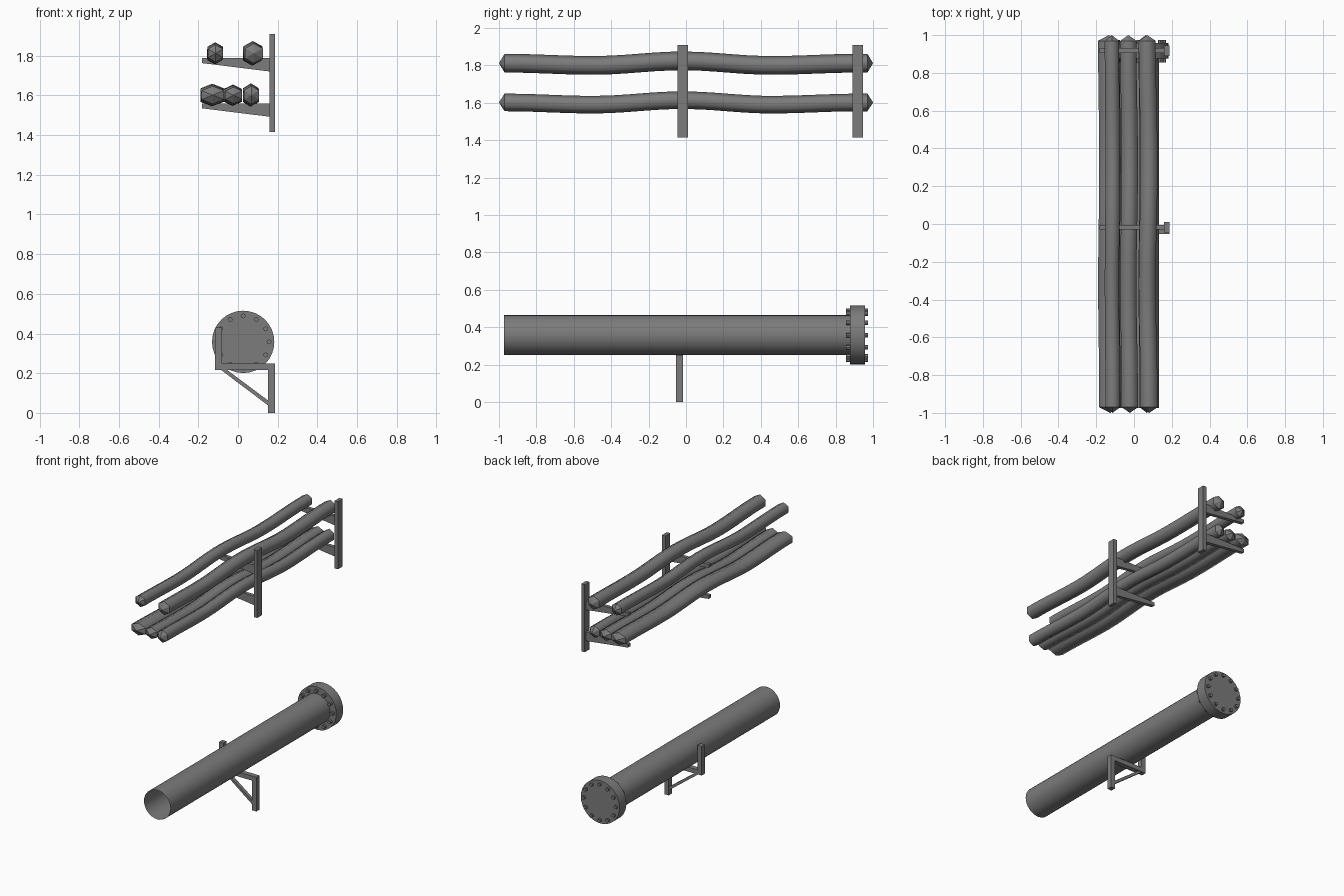
import bpy, bmesh
from math import cos, sin, pi, radians
from mathutils import Matrix, Vector

cube = bpy.data.objects.get("Cube")
if cube:
    bpy.data.objects.remove(cube)

GREY = (0.2, 0.2, 0.2, 1)
steel = bpy.data.materials.new("dark_grey")
steel.use_nodes = True
steel.diffuse_color = GREY
steel.node_tree.nodes["Principled BSDF"].inputs["Base Color"].default_value = GREY


def finish(name, bm):
    bmesh.ops.recalc_face_normals(bm, faces=bm.faces)
    mesh = bpy.data.meshes.new(name)
    bm.to_mesh(mesh)
    bm.free()
    mesh.materials.append(steel)
    obj = bpy.data.objects.new(name, mesh)
    bpy.context.scene.collection.objects.link(obj)
    return obj


def prism(name, outline, y0, y1):
    """Extrude an (x, z) outline along y."""
    bm = bmesh.new()
    face = bm.faces.new([bm.verts.new((x, y0, z)) for x, z in outline])
    new = bmesh.ops.extrude_face_region(bm, geom=[face])["geom"]
    bmesh.ops.translate(bm, vec=(0, y1 - y0, 0),
                        verts=[v for v in new if isinstance(v, bmesh.types.BMVert)])
    return finish(name, bm)


def bar(name, x0, x1, y0, y1, z0, z1):
    return prism(name, [(x0, z0), (x1, z0), (x1, z1), (x0, z1)], y0, y1)


def cylinder(bm, x, z, radius, y0, y1, sides, caps=True):
    place = Matrix.Translation((x, (y0 + y1) / 2, z)) @ Matrix.Rotation(radians(90), 4, "X")
    bmesh.ops.create_cone(bm, cap_ends=caps, segments=sides, radius1=radius,
                          radius2=radius, depth=y1 - y0, matrix=place)


def smooth_sides(obj, is_side):
    for p in obj.data.polygons:
        p.use_smooth = is_side(p.normal)


def cable(name, x, z, half_width, half_height, wander):
    """Six-sided cable, sagging between the two racks, with pointed ends."""
    bm = bmesh.new()
    rings, steps = [], 24
    for i in range(steps + 1):
        y = -0.97 + 1.94 * i / steps
        lift = 0.5 + 0.5 * cos(2 * pi * (y + 0.02) / 0.95)
        height = z + lift * (0.024 if abs(y) < 0.47 else 0.012)
        cx = x + wander * sin(5 * y)
        rings.append([bm.verts.new((cx + half_width * cos(a) / cos(pi / 6), y,
                                    height + half_height * sin(a)))
                      for a in [pi / 6 + k * pi / 3 for k in range(6)]])
    for a, b in zip(rings, rings[1:]):
        for k in range(6):
            n = (k + 1) % 6
            bm.faces.new((a[k], a[n], b[n], b[k]))
    for ring, y in ((rings[0], -1), (rings[-1], 1)):
        middle = sum((v.co for v in ring), Vector()) / 6
        tip = bm.verts.new((middle.x, y, middle.z))
        for k in range(6):
            bm.faces.new((ring[k], ring[(k + 1) % 6], tip))
    smooth_sides(finish(name, bm), lambda n: abs(n.y) < 0.4)


# Cables: three on the lower arms, two on the upper arms
cable("lower_cable_outer", -0.13, 1.59, 0.057, 0.045, 0.003)
cable("lower_cable_middle", -0.026, 1.589, 0.043, 0.042, 0.004)
cable("lower_cable_inner", 0.065, 1.59, 0.038, 0.047, 0.003)
cable("upper_cable_outer", -0.115, 1.80, 0.038, 0.044, 0.002)
cable("upper_cable_inner", 0.075, 1.80, 0.045, 0.05, 0.005)

# Cable racks: a post with two tapered arms each
for label, y in (("front", -0.017), ("back", 0.918)):
    bar(label + "_rack_post", 0.16, 0.187, y - 0.028, y + 0.028, 1.415, 1.91)
    for level, top in (("lower", 1.56), ("upper", 1.788)):
        prism(f"{label}_rack_{level}_arm",
              [(-0.182, top - 0.025), (0.165, top - 0.068), (0.165, top), (-0.182, top)],
              y - 0.013, y + 0.013)

# Pipe, open at the front
PX, PZ = 0.026, 0.358
bm = bmesh.new()
cylinder(bm, PX, PZ, 0.107, -0.973, 0.88, 32, caps=False)
smooth_sides(finish("pipe", bm), lambda n: True)

# End flange with a ring of bolts passing through it
bm = bmesh.new()
cylinder(bm, PX, PZ, 0.157, 0.877, 0.957, 32)
smooth_sides(finish("pipe_flange", bm), lambda n: abs(n.y) < 0.5)
bm = bmesh.new()
for i in range(12):
    a = i * pi / 6
    cylinder(bm, PX + 0.131 * cos(a), PZ + 0.131 * sin(a), 0.0125, 0.855, 0.973, 8)
finish("flange_bolts", bm)

# Pipe bracket: wall leg, shelf, retaining upright and diagonal brace
Y0, Y1 = -0.054, -0.017
bar("bracket_leg", 0.152, 0.187, Y0, Y1, 0, 0.25)
bar("bracket_shelf", -0.115, 0.155, Y0, Y1, 0.217, 0.25)
bar("bracket_upright", -0.115, -0.08, Y0, Y1, 0.217, 0.43)
prism("bracket_brace", [(-0.09, 0.22), (0.155, 0.035), (0.155, 0.06), (-0.06, 0.22)],
      Y0 + 0.006, Y1 - 0.006)
